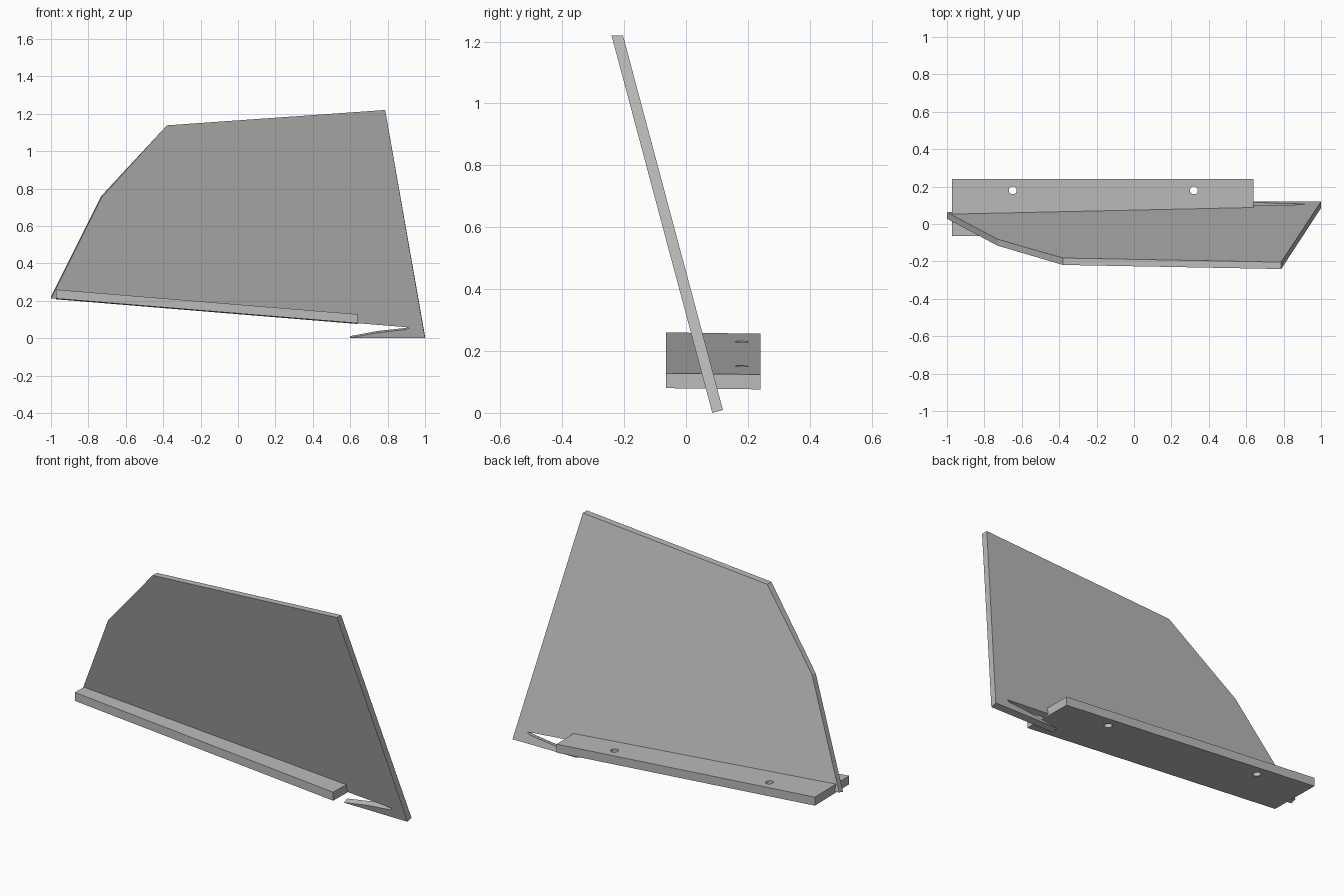
import bpy
import bmesh
from mathutils import Vector

cube = bpy.data.objects.get("Cube")
if cube:
    bpy.data.objects.remove(cube)

grey = bpy.data.materials.new("plain grey")
grey.use_nodes = True
COLOUR = (0.5, 0.5, 0.5, 1)
grey.diffuse_color = COLOUR
grey.node_tree.nodes["Principled BSDF"].inputs["Base Color"].default_value = COLOUR


def slab(name, front, back):
    """Solid between two matching outlines."""
    bm = bmesh.new()
    f = [bm.verts.new(p) for p in front]
    b = [bm.verts.new(p) for p in back]
    bm.faces.new(f)
    bm.faces.new(b[::-1])
    n = len(f)
    for i in range(n):
        j = (i + 1) % n
        bm.faces.new((f[i], b[i], b[j], f[j]))
    bmesh.ops.recalc_face_normals(bm, faces=bm.faces)
    mesh = bpy.data.meshes.new(name)
    bm.to_mesh(mesh)
    bm.free()
    mesh.materials.append(grey)
    obj = bpy.data.objects.new(name, mesh)
    bpy.context.collection.objects.link(obj)
    return obj


# Leaning fin: outline in x, z with a pointed tail below a narrow notch
outline = [(-1, 0.213), (0.64, 0.08), (0.9, 0.059), (0.915, 0.054), (0.9, 0.046),
           (0.75, 0.03), (0.6, 0.002), (1, 0), (0.787, 1.22), (-0.38, 1.138), (-0.73, 0.752)]
LEAN = -0.267
front = [Vector((x, 0.085 + LEAN * z, z)) for x, z in outline]
# The top edge is cut level; all other edges are square to the fin
back = [p + (Vector((0, 0.037, 0)) if p.z > 1 else Vector((0, 0.0345, 0.0092)))
        for p in front]
slab("fin", front, back)

# Sloping mounting bar
side = [(-0.973, 0.212), (0.64, 0.08), (0.64, 0.128), (-0.973, 0.26)]
bar = slab("mounting_bar",
           [(x, -0.065, z) for x, z in side],
           [(x, 0.24, z - 0.004) for x, z in side])

# Two screw holes through the bar
for x in (-0.648, 0.32):
    bpy.ops.mesh.primitive_cylinder_add(vertices=24, radius=0.021, depth=1,
                                        location=(x, 0.18, 0.15))
    cutter = bpy.context.object
    cutter.name = "hole_cutter"
    cutter.hide_render = True
    cutter.data.materials.append(grey)
    hole = bar.modifiers.new("hole", "BOOLEAN")
    hole.operation = "DIFFERENCE"
    hole.solver = "EXACT"
    hole.object = cutter
    bpy.context.view_layer.objects.active = bar
    bpy.ops.object.modifier_apply(modifier=hole.name)
    bpy.data.objects.remove(cutter)
